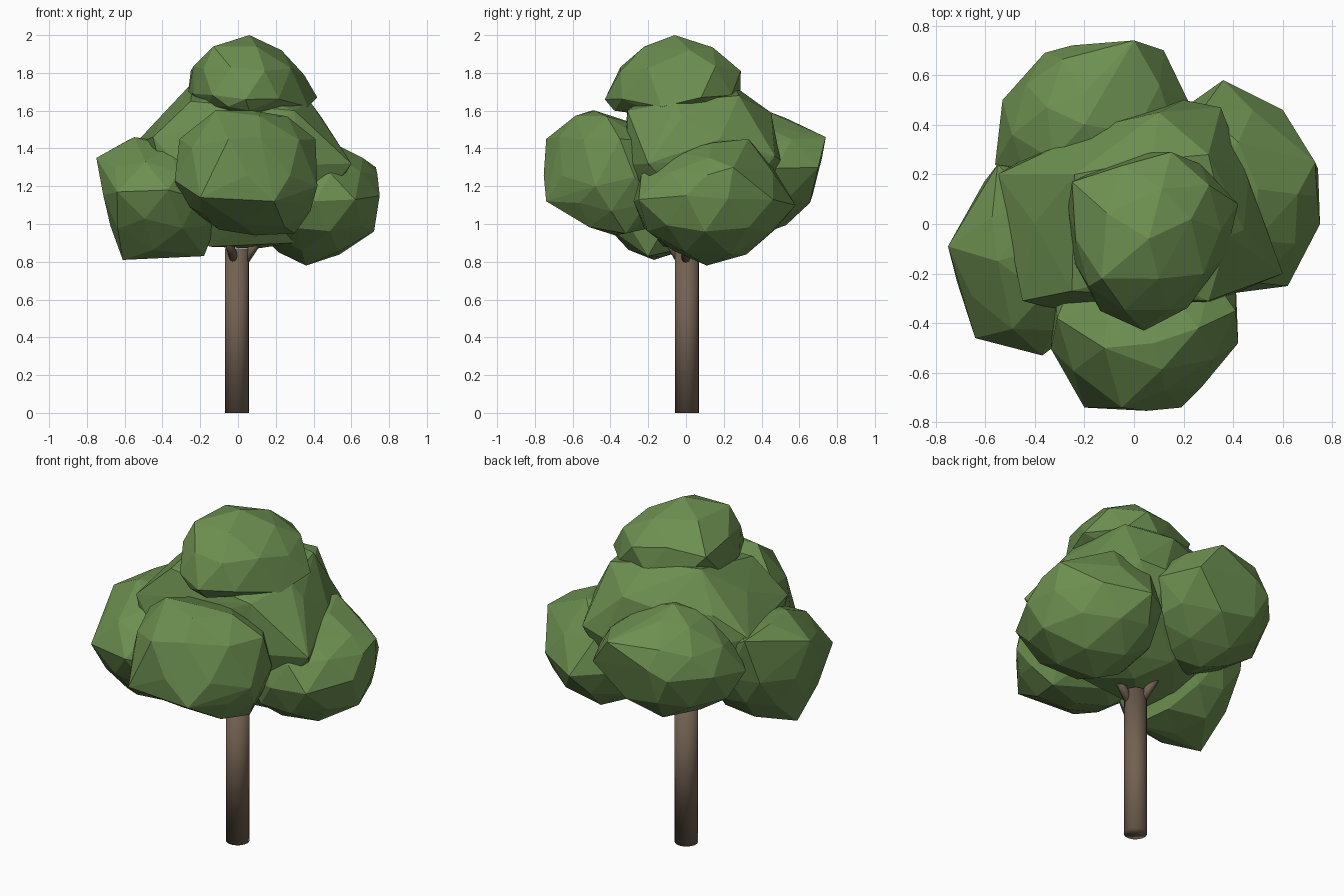
import bpy, bmesh, math, random
from mathutils import Vector

if "Cube" in bpy.data.objects:
    bpy.data.objects.remove(bpy.data.objects["Cube"])

random.seed(7)


def flat_colour(name, rgb):
    m = bpy.data.materials.new(name)
    m.diffuse_color = (*rgb, 1)
    m.use_nodes = True
    m.node_tree.nodes["Principled BSDF"].inputs["Base Color"].default_value = m.diffuse_color
    return m


LEAF = flat_colour("leaf green", (0.15, 0.275, 0.08))
BARK = flat_colour("bark brown", (0.17, 0.12, 0.083))


def add_object(name, bm, material, smooth=False):
    bmesh.ops.recalc_face_normals(bm, faces=bm.faces)
    for f in bm.faces:
        f.smooth = smooth
    mesh = bpy.data.meshes.new(name)
    bm.to_mesh(mesh)
    bm.free()
    mesh.materials.append(material)
    ob = bpy.data.objects.new(name, mesh)
    bpy.context.collection.objects.link(ob)
    return ob


def leaf_clump(name, centre, low, high, corners):
    """Faceted ball fitted into a box around centre, with some corners pulled out."""
    c = Vector(centre)
    bm = bmesh.new()
    bmesh.ops.create_icosphere(bm, subdivisions=2, radius=1)
    for v in bm.verts:
        unit = v.co * random.uniform(0.92, 1.0)
        for i in range(3):
            reach = high[i] - c[i] if unit[i] > 0 else c[i] - low[i]
            v.co[i] = c[i] + unit[i] * reach
    # Snap the best aligned vertex to each corner and let its neighbours follow
    pinned = set()
    for corner in map(Vector, corners):
        free = [v for v in bm.verts if v not in pinned]
        v = min(free, key=lambda w: (w.co - corner).length)
        move = corner - v.co
        v.co = corner
        pinned.add(v)
        for e in v.link_edges:
            w = e.other_vert(v)
            if w not in pinned:
                w.co += move * 0.25
    # Keep only the outer faceted shell
    points = [v.co.copy() for v in bm.verts]
    bm.free()
    bm = bmesh.new()
    for p in points:
        bm.verts.new(p)
    bmesh.ops.convex_hull(bm, input=bm.verts[:])
    loose = [v for v in bm.verts if not v.link_faces]
    bmesh.ops.delete(bm, geom=loose, context='VERTS')
    add_object(name, bm, LEAF)


# Foliage
leaf_clump("top_foliage", (0.06, -0.06, 1.69), (-0.27, -0.41, 1.56), (0.40, 0.29, 2.0),
           [(0.06, -0.06, 2.0), (0.04, -0.43, 1.66), (0.42, 0.08, 1.67), (-0.13, -0.22, 1.94),
            (0.23, 0.02, 1.92), (0.15, 0.29, 1.81), (-0.25, 0.17, 1.81), (0.37, -0.13, 1.62),
            (0.06, -0.38, 1.60)])
leaf_clump("core_foliage", (0.02, 0.06, 1.28), (-0.49, -0.33, 0.87), (0.50, 0.48, 1.68),
           [(-0.24, 0.2, 1.75), (0.60, -0.2, 1.32), (0.35, 0.47, 1.36), (-0.55, 0.2, 1.42),
            (0.38, -0.05, 1.65), (0.30, 0.28, 1.68), (-0.25, -0.27, 1.65), (0.2, 0.5, 1.34),
            (-0.45, -0.31, 1.46), (-0.40, 0.0, 1.58), (0.3, -0.1, 0.90), (-0.15, -0.12, 0.88),
            (-0.36, -0.3, 1.1), (0.1, 0.12, 0.87), (0.1, 0.45, 1.59), (0.3, -0.31, 1.6),
            (0.46, 0.18, 1.45)])
leaf_clump("front_foliage", (0.06, -0.38, 1.25), (-0.34, -0.68, 0.94), (0.43, -0.02, 1.58),
           [(-0.20, -0.74, 1.14), (0.19, -0.74, 1.12), (-0.05, -0.74, 1.45), (0.12, -0.67, 1.46),
            (-0.31, -0.38, 1.45), (0.41, -0.35, 1.45), (0.42, -0.48, 1.2), (-0.12, -0.5, 1.60),
            (0.26, -0.42, 1.57), (0.3, -0.32, 0.95), (-0.1, -0.32, 0.97), (0.08, -0.48, 1.60)])
leaf_clump("left_foliage", (-0.42, -0.13, 1.13), (-0.72, -0.5, 0.84), (-0.08, 0.23, 1.45),
           [(-0.75, -0.09, 1.35), (-0.61, -0.17, 0.81), (-0.64, -0.46, 1.17), (-0.37, -0.53, 1.18),
            (-0.55, 0.24, 1.42), (-0.18, -0.2, 0.83), (-0.55, -0.15, 1.46)])
leaf_clump("right_foliage", (0.40, 0.13, 1.12), (0.05, -0.29, 0.80), (0.73, 0.52, 1.44),
           [(0.75, 0.0, 1.15), (0.73, 0.25, 1.30), (0.36, 0.58, 1.1), (0.36, 0.11, 0.78),
            (0.62, -0.25, 1.13), (0.60, 0.46, 1.13), (0.66, 0.12, 1.35), (0.72, 0.1, 0.96),
            (0.50, 0.14, 1.43), (0.42, 0.33, 1.45)])
leaf_clump("back_foliage", (-0.16, 0.36, 1.3), (-0.55, 0.0, 0.93), (0.23, 0.71, 1.57),
           [(0.0, 0.74, 1.46), (-0.25, 0.72, 1.35), (-0.36, 0.69, 1.3), (-0.53, 0.5, 1.3),
            (0.12, 0.70, 1.3), (-0.2, 0.53, 1.56), (-0.56, 0.24, 1.25), (-0.2, 0.4, 1.61)])

# Trunk: closed smooth cylinder
bm = bmesh.new()
bmesh.ops.create_cone(bm, cap_ends=True, segments=24, radius1=0.063, radius2=0.063, depth=0.87)
bmesh.ops.translate(bm, verts=bm.verts, vec=(-0.006, 0.005, 0.435))
add_object("trunk", bm, BARK, smooth=True)

# Branches: short tapered limbs spreading from the trunk top into the foliage
for i in range(3):
    a = math.radians(120 * i)
    start = Vector((0.035 * math.cos(a), 0.035 * math.sin(a), 0.81))
    end = Vector((0.15 * math.cos(a), 0.15 * math.sin(a), 0.97))
    bm = bmesh.new()
    bmesh.ops.create_cone(bm, cap_ends=True, segments=10, radius1=0.026, radius2=0.02,
                          depth=(end - start).length)
    turn = (end - start).to_track_quat('Z', 'Y').to_matrix()
    bmesh.ops.rotate(bm, verts=bm.verts, matrix=turn, cent=(0, 0, 0))
    bmesh.ops.translate(bm, verts=bm.verts, vec=(start + end) / 2)
    add_object(f"branch_{i + 1}", bm, BARK, smooth=True)
